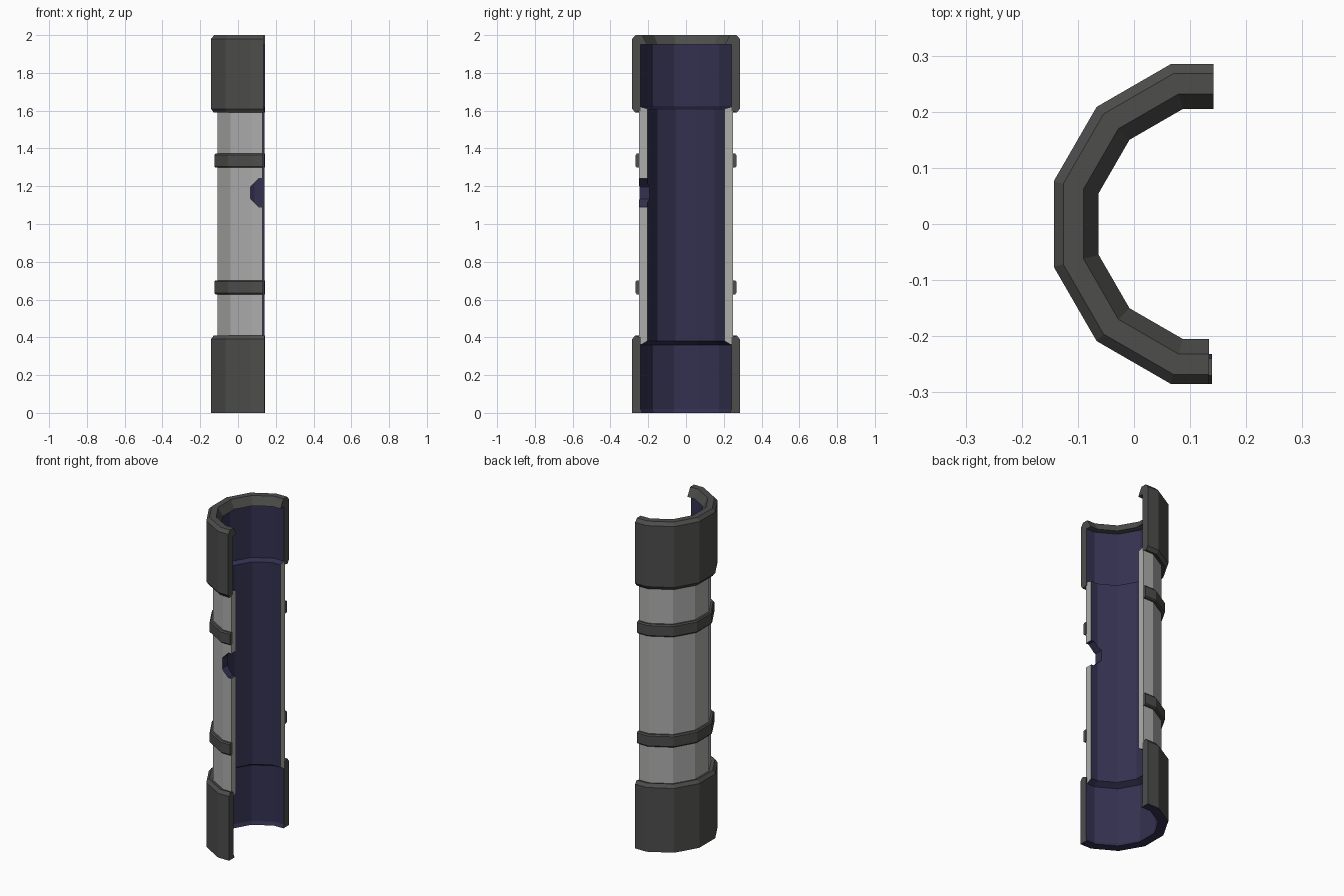
import bpy, bmesh, math

if "Cube" in bpy.data.objects:
    bpy.data.objects.remove(bpy.data.objects["Cube"])

CX = 0.142                       # axis of the twelve-sided half tube
C15 = math.cos(math.radians(15))


def material(name, rgb):
    m = bpy.data.materials.new(name)
    m.diffuse_color = (*rgb, 1)
    m.use_nodes = True
    m.node_tree.nodes["Principled BSDF"].inputs["Base Color"].default_value = m.diffuse_color
    return m


DARK = material("dark grey", (0.075, 0.075, 0.073))
LIGHT = material("light grey", (0.42, 0.425, 0.415))
NAVY = material("navy lining", (0.033, 0.031, 0.08))


def link(name, bm, mats):
    bmesh.ops.recalc_face_normals(bm, faces=bm.faces)
    me = bpy.data.meshes.new(name)
    bm.to_mesh(me)
    bm.free()
    for m in mats:
        me.materials.append(m)
    ob = bpy.data.objects.new(name, me)
    bpy.context.collection.objects.link(ob)
    return ob


def half_ring(name, profile, outer, gap_back=0.0, gap_front=0.0):
    """Sweep a closed profile of (flat radius, z, lining?) round half a 12-gon.
    The lining flag colours the strip running from that point to the next."""
    bm = bmesh.new()
    rows = []
    for deg in (90, 105, 135, 165, 195, 225, 255, 270):
        a = math.radians(deg)
        row = []
        for r, z, _ in profile:
            rad = r if deg in (90, 270) else r / C15
            gap = gap_back if deg == 90 else gap_front if deg == 270 else 0
            row.append(bm.verts.new((CX + rad * math.cos(a) - gap, rad * math.sin(a), z)))
        rows.append(row)
    n = len(profile)
    for r0, r1 in zip(rows, rows[1:]):
        for i in range(n):
            j = (i + 1) % n
            f = bm.faces.new((r0[i], r0[j], r1[j], r1[i]))
            f.material_index = profile[i][2]
    bm.faces.new(rows[0])
    bm.faces.new(rows[-1])
    return link(name, bm, [outer, NAVY])


# End caps
half_ring("upper_cap", [
    (.24, 1.60, 0), (.27, 1.59, 0), (.285, 1.61, 0), (.285, 1.98, 0), (.268, 2.0, 0),
    (.232, 2.0, 0), (.205, 1.95, 0), (.24, 1.95, 1)], DARK, 0, .008)
half_ring("lower_cap", [
    (.24, .40, 0), (.27, .41, 0), (.285, .39, 0), (.285, 0, 1),
    (.232, 0, 1), (.24, .02, 1)], DARK, 0, .003)

# Tube with navy bore and sloped ledges inside the caps
tube = half_ring("tube", [
    (.25, .39, 0), (.25, 1.605, 1), (.239, 1.62, 1), (.205, 1.61, 1),
    (.205, .38, 1), (.239, .36, 1)], LIGHT, .001, .012)

# Raised bands
for name, z in (("upper_band", 1.335), ("lower_band", .665)):
    half_ring(name, [
        (.245, z - .037, 0), (.261, z - .037, 0), (.267, z - .03, 0),
        (.267, z + .03, 0), (.261, z + .037, 0), (.245, z + .037, 0)], DARK, 0, .009)

# Notch in the front edge of the tube, lined in navy
bm = bmesh.new()
loops = []
for y in (-.32, -.14):
    loops.append([bm.verts.new((CX + .082 * math.cos(a), y, 1.165 + .082 * math.sin(a)))
                  for a in (math.radians(22.5 + 45 * k) for k in range(8))])
for i in range(8):
    j = (i + 1) % 8
    bm.faces.new((loops[0][i], loops[0][j], loops[1][j], loops[1][i]))
bm.faces.new(loops[0])
bm.faces.new(loops[1])
cutter = link("notch_cutter", bm, [NAVY])
cutter.hide_render = True
mod = tube.modifiers.new("notch", 'BOOLEAN')
mod.object = cutter
mod.operation = 'DIFFERENCE'
mod.solver = 'EXACT'
mod.material_mode = 'TRANSFER'
bpy.context.view_layer.update()
cut = bpy.data.meshes.new_from_object(
    tube.evaluated_get(bpy.context.evaluated_depsgraph_get()))
tube.modifiers.clear()
tube.data = cut
bpy.data.objects.remove(cutter)
